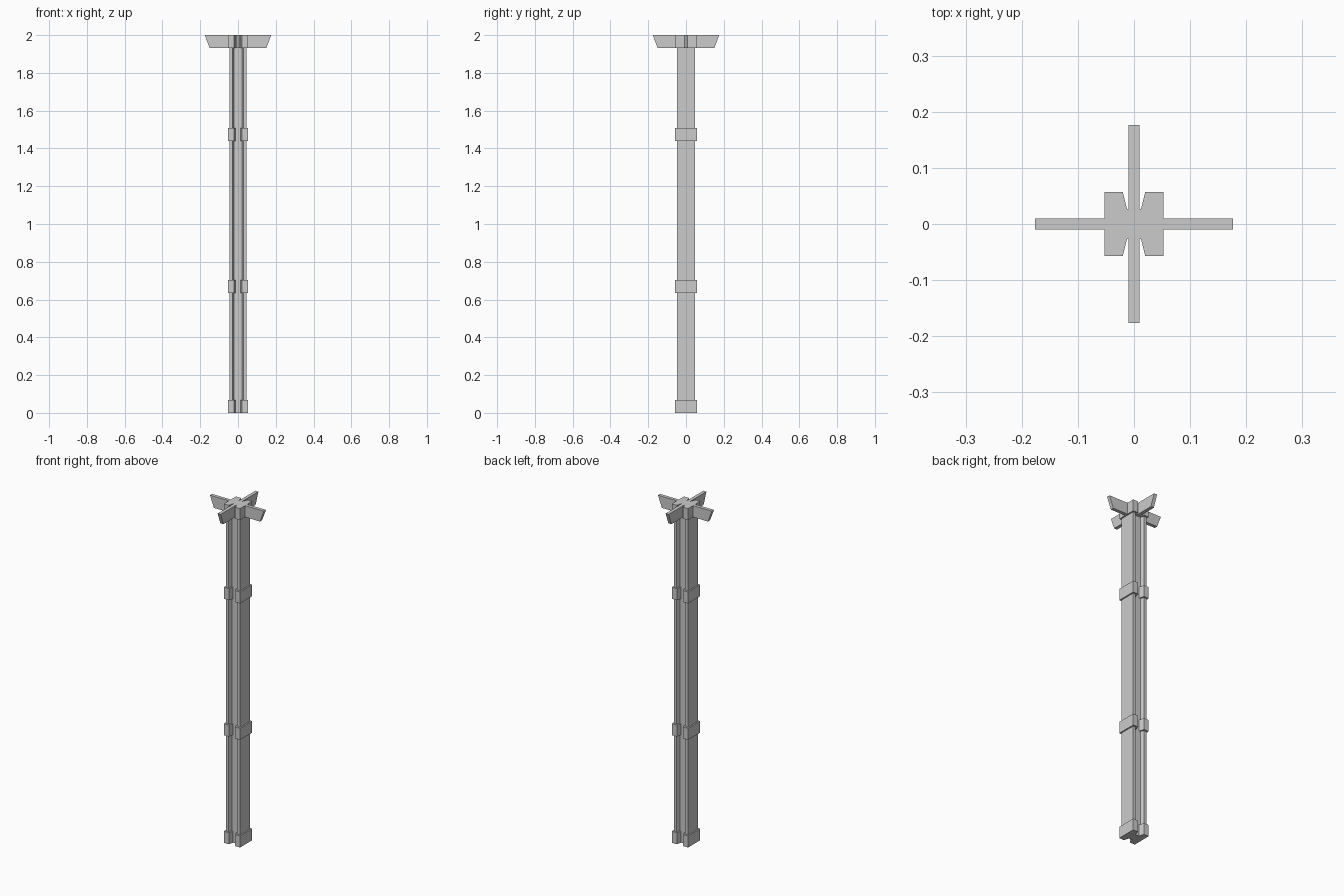
import bpy

if "Cube" in bpy.data.objects:
    bpy.data.objects.remove(bpy.data.objects["Cube"])


def prism(name, pts, place):
    """Extrude a 2D outline between two levels; place(u, v, end) gives the 3D point."""
    n = len(pts)
    verts = [place(u, v, e) for e in (0, 1) for u, v in pts]
    faces = [tuple(range(n))[::-1], tuple(range(n, 2 * n))]
    faces += [(i, (i + 1) % n, n + (i + 1) % n, n + i) for i in range(n)]
    mesh = bpy.data.meshes.new(name)
    mesh.from_pydata(verts, [], faces)
    ob = bpy.data.objects.new(name, mesh)
    bpy.context.collection.objects.link(ob)
    return ob


def beam(name, hx, hy, lip, root, web, z0, z1):
    """H-section: tapered grooves on the front and back faces."""
    quarter = [(hx, hy), (lip, hy), (root, web)]
    pts = quarter + [(-x, y) for x, y in quarter[::-1]]
    pts += [(-x, -y) for x, y in pts]
    return prism(name, pts, lambda u, v, e: (u, v, z1 if e else z0))


# Grooved shaft
beam("shaft", 0.045, 0.047, 0.028, 0.021, 0.027, 0.0, 1.99)

# Bands around the shaft, with base and capital
for name, z in (("base_band", 0.0), ("lower_band", 0.635),
                ("upper_band", 1.44), ("capital_band", 1.932)):
    beam(name, 0.053, 0.057, 0.020, 0.0125, 0.027, z, z + 0.068)

# Crossed brackets at the top, flaring upward
bracket = [(-0.15, 1.932), (0.15, 1.932), (0.176, 2.0), (-0.176, 2.0)]
T = 0.01
prism("bracket_x", bracket, lambda u, v, e: (u, T - 2 * T * e, v))
prism("bracket_y", bracket, lambda u, v, e: (2 * T * e - T, u, v))
